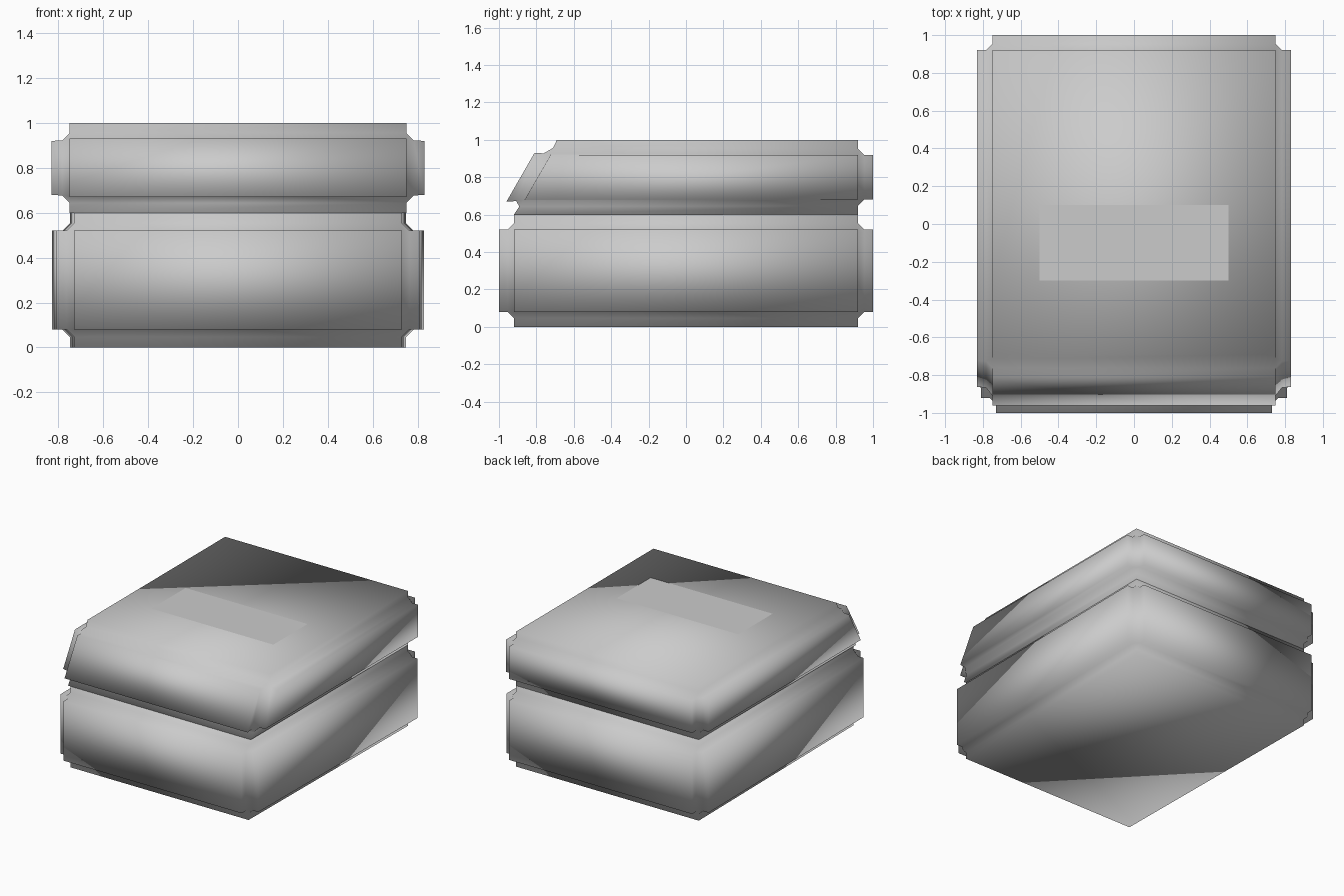
import bpy

if "Cube" in bpy.data.objects:
    bpy.data.objects.remove(bpy.data.objects["Cube"])


def cove_box(name, z0, z1, front_bottom, front_top, half_front, half_back):
    """Tapered six-sided block whose edges are all cut by inward stepped bevels."""
    verts = []
    for z, yf in ((z0, front_bottom), (z1, front_top)):
        verts += [(-half_front, yf, z), (half_front, yf, z),
                  (half_back, 1, z), (-half_back, 1, z)]
    faces = [(3, 2, 1, 0), (4, 5, 6, 7)]
    faces += [(i, (i + 1) % 4, (i + 1) % 4 + 4, i + 4) for i in range(4)]
    mesh = bpy.data.meshes.new(name)
    mesh.from_pydata(verts, [], faces)
    mesh.polygons.foreach_set("use_smooth", [True] * len(faces))
    ob = bpy.data.objects.new(name, mesh)
    bpy.context.collection.objects.link(ob)
    bev = ob.modifiers.new("cove", 'BEVEL')
    bev.offset_type = 'OFFSET'
    bev.width = 0.08
    bev.segments = 3
    bev.profile = 0.0
    bev.limit_method = 'NONE'
    return ob


# lower body, slightly narrower at the front
cove_box("lower_body", 0.0, 0.6, -1.0, -1.0, 0.81, 0.83)

# upper lid with a slanted front
cove_box("upper_lid", 0.6, 1.0, -1.0, -0.77, 0.83, 0.83)

# flat plate lying on the lid
plate = bpy.data.meshes.new("top_plate")
plate.from_pydata([(-0.5, -0.3, 1.001), (0.5, -0.3, 1.001),
                   (0.5, 0.1, 1.001), (-0.5, 0.1, 1.001)], [], [(0, 1, 2, 3)])
bpy.context.collection.objects.link(bpy.data.objects.new("top_plate", plate))
